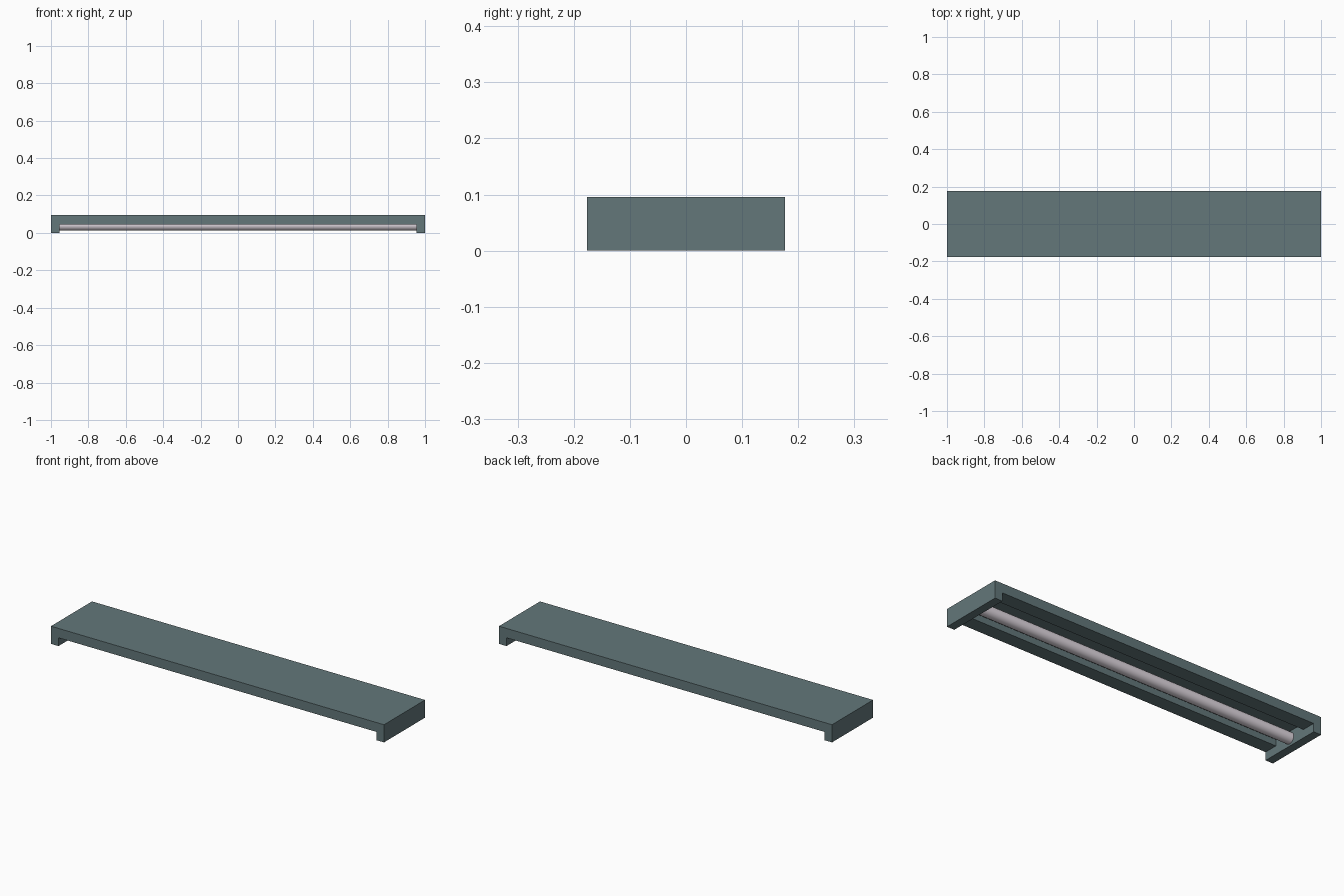
import bpy, math

if "Cube" in bpy.data.objects:
    bpy.data.objects.remove(bpy.data.objects["Cube"])

HALF_Y, TOP = 0.176, 0.096       # overall half depth and height
INNER_X = 0.955                  # inner face of the end caps
RIM_Z, CEILING_Z = 0.045, 0.079  # underside of the long walls, roof of the recess


def material(name, rgb):
    m = bpy.data.materials.new(name)
    m.diffuse_color = (*rgb, 1)
    m.use_nodes = True
    m.node_tree.nodes["Principled BSDF"].inputs["Base Color"].default_value = m.diffuse_color
    return m


def box(name, half_x, half_y, z0, z1):
    bpy.ops.mesh.primitive_cube_add(size=2, location=(0, 0, (z0 + z1) / 2))
    ob = bpy.context.object
    ob.name = name
    ob.scale = (half_x, half_y, (z1 - z0) / 2)
    bpy.ops.object.transform_apply(location=True, rotation=False, scale=True)
    return ob


def cut(target, cutter):
    mod = target.modifiers.new("cut", 'BOOLEAN')
    mod.operation, mod.solver, mod.object = 'DIFFERENCE', 'EXACT', cutter
    bpy.context.view_layer.objects.active = target
    bpy.ops.object.modifier_apply(modifier=mod.name)
    bpy.data.objects.remove(cutter)


# Housing: block with a wide slot between the end caps and a narrower recess above it
housing = box("lamp_housing", 1, HALF_Y, 0, TOP)
cut(housing, box("slot_cutter", INNER_X, 0.3, -0.1, RIM_Z))
cut(housing, box("recess_cutter", INNER_X, 0.1, -0.05, CEILING_Z))
housing.data.materials.clear()
housing.data.materials.append(material("housing_grey_green", (0.125, 0.185, 0.195)))

# Tube running between the end caps
bpy.ops.mesh.primitive_cylinder_add(vertices=32, radius=0.03, depth=2 * INNER_X,
                                    location=(0, 0, 0.042),
                                    rotation=(0, math.pi / 2, 0))
tube = bpy.context.object
tube.name = "light_tube"
tube.data.materials.append(material("tube_pale", (0.76, 0.70, 0.76)))
bpy.ops.object.shade_smooth_by_angle(angle=math.radians(40))
